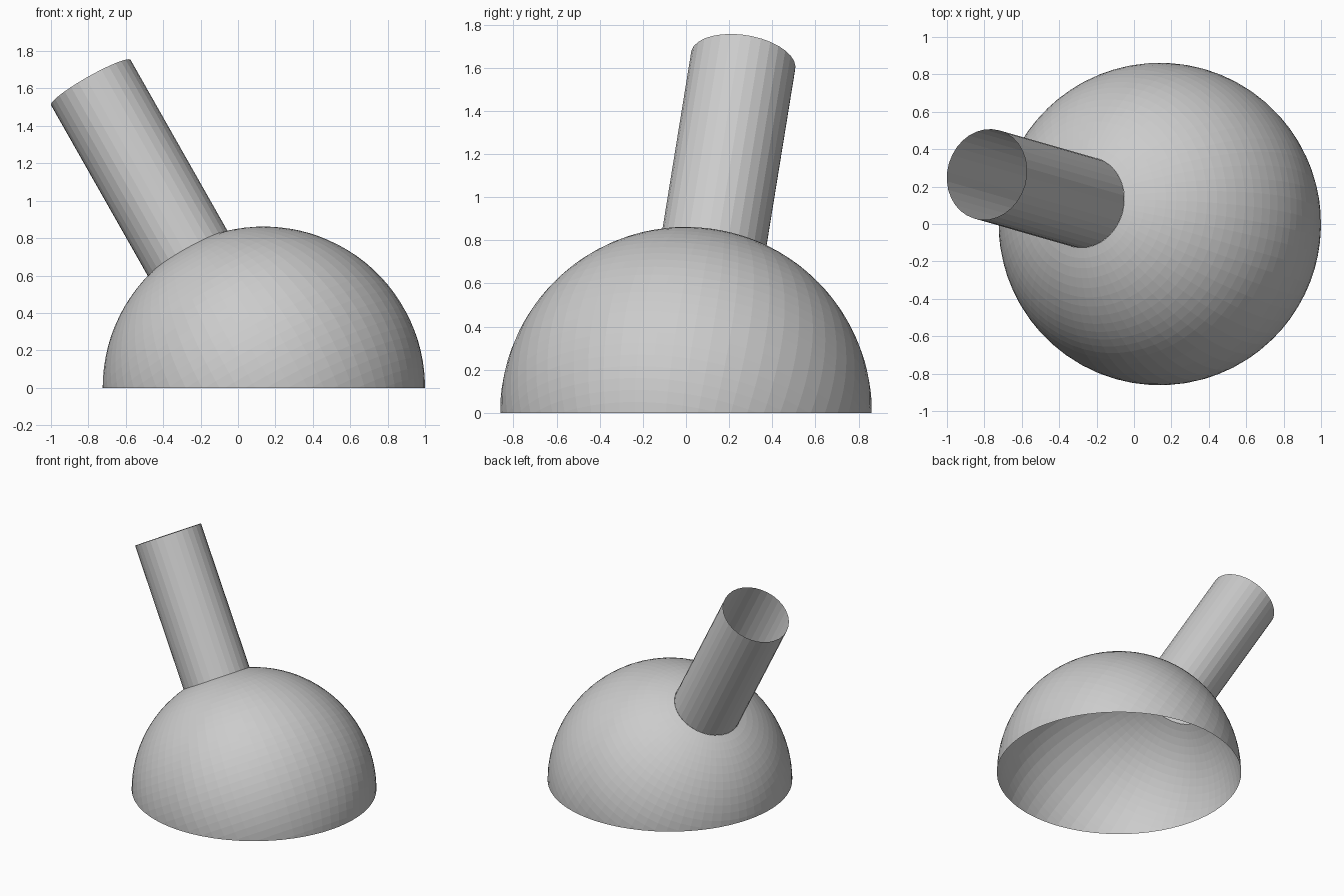
import bpy, bmesh
from math import sin, cos, asin, pi
from mathutils import Vector, Matrix

if "Cube" in bpy.data.objects:
    bpy.data.objects.remove(bpy.data.objects["Cube"])

CENTRE = Vector((0.138, 0, 0))
TUBE_END = Vector((-0.787, 0.265, 1.632))
DOME_R, TUBE_R = 0.862, 0.245
axis = TUBE_END - CENTRE
rot = axis.to_track_quat('Z', 'Y').to_matrix().to_4x4()
hole = asin(TUBE_R / DOME_R)          # angle where the tube meets the dome


def lathe(name, profile, sides, cut=False):
    """Revolve (radius, height) points about the tube axis as an open shell."""
    bm = bmesh.new()
    rings = [[bm.verts.new((r * cos(2 * pi * i / sides), r * sin(2 * pi * i / sides), h))
              for i in range(sides)] for r, h in profile]
    for a, b in zip(rings, rings[1:]):
        for i in range(sides):
            j = (i + 1) % sides
            bm.faces.new((a[i], a[j], b[j], b[i]))
    bm.transform(Matrix.Translation(CENTRE) @ rot)
    if cut:                            # keep only what is above the ground plane
        bmesh.ops.bisect_plane(bm, geom=bm.verts[:] + bm.edges[:] + bm.faces[:],
                               plane_co=(0, 0, 0), plane_no=(0, 0, 1), clear_inner=True)
    me = bpy.data.meshes.new(name)
    bm.to_mesh(me)
    bm.free()
    ob = bpy.data.objects.new(name, me)
    bpy.context.collection.objects.link(ob)
    return ob


# Hollow dome, with a round opening under the tube
STEPS = 40
angles = [pi * 0.92 + (hole - pi * 0.92) * k / STEPS for k in range(STEPS + 1)]
lathe("dome", [(DOME_R * sin(a), DOME_R * cos(a)) for a in angles], 64, cut=True)

# Open tube standing square on the dome surface
lathe("tube", [(TUBE_R, DOME_R * cos(hole)), (TUBE_R, axis.length)], 32)
